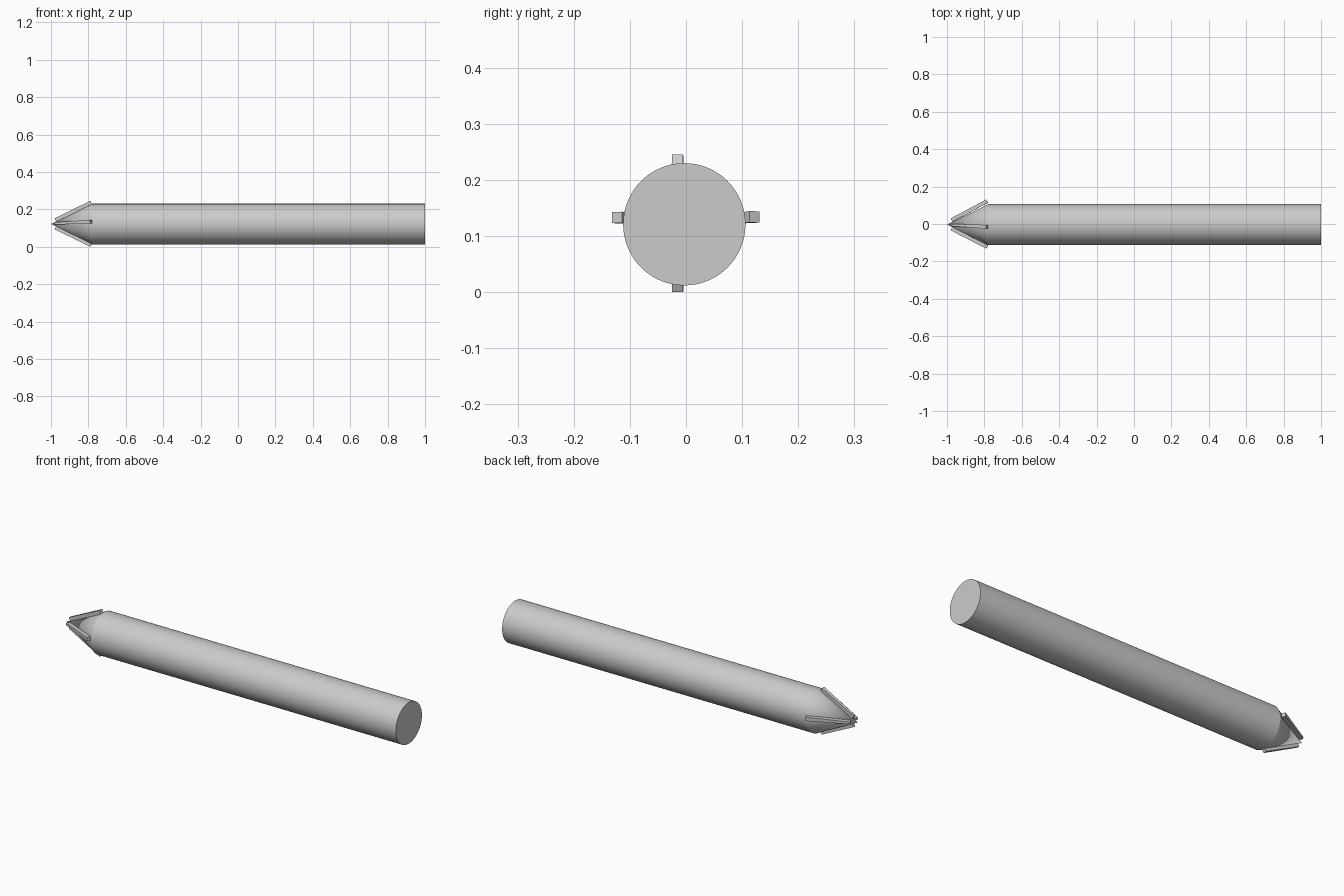
import bpy
import bmesh
import math
from mathutils import Vector, Matrix

if "Cube" in bpy.data.objects:
    bpy.data.objects.remove(bpy.data.objects["Cube"], do_unlink=True)

grey = bpy.data.materials.new("light_grey")
grey.use_nodes = True
colour = (0.6, 0.6, 0.6, 1)
grey.diffuse_color = colour
grey.node_tree.nodes["Principled BSDF"].inputs["Base Color"].default_value = colour

AXIS = Vector((0, -0.003, 0.121))
RADIUS = 0.109
SHOULDER = -0.78


def finish(name, bm):
    bmesh.ops.recalc_face_normals(bm, faces=bm.faces)
    mesh = bpy.data.meshes.new(name)
    bm.to_mesh(mesh)
    bm.free()
    mesh.materials.append(grey)
    obj = bpy.data.objects.new(name, mesh)
    bpy.context.collection.objects.link(obj)
    return obj


def tube(name, x0, x1, r0, r1):
    """Round solid along x, from radius r0 at x0 to r1 at x1."""
    bm = bmesh.new()
    bmesh.ops.create_cone(bm, cap_ends=True, segments=64,
                          radius1=r0, radius2=r1, depth=x1 - x0)
    place = Matrix.Translation(AXIS + Vector(((x0 + x1) / 2, 0, 0)))
    bm.transform(place @ Matrix.Rotation(math.pi / 2, 4, 'Y'))
    obj = finish(name, bm)
    bpy.ops.object.select_all(action='DESELECT')
    obj.select_set(True)
    bpy.context.view_layer.objects.active = obj
    bpy.ops.object.shade_smooth_by_angle(angle=math.radians(25))


def rib(name, start, end, outward):
    """Narrow bar whose outer face runs from start to end."""
    start, end, outward = Vector(start), Vector(end), Vector(outward)
    along = (end - start).normalized()
    side = along.cross(outward).normalized()
    up = side.cross(along)
    bm = bmesh.new()
    rings = []
    for point, half in ((start, 0.006), (end, 0.01)):
        rings.append([bm.verts.new(point + side * half * s - up * d)
                      for s, d in ((-1, 0), (1, 0), (1, 0.02), (-1, 0.02))])
    for ring in rings:
        bm.faces.new(ring)
    for i in range(4):
        j = (i + 1) % 4
        bm.faces.new((rings[0][i], rings[0][j], rings[1][j], rings[1][i]))
    finish(name, bm)


# Shaft and pointed tip
tube("shaft", SHOULDER, 1, RADIUS, RADIUS)
tube("pointed_tip", -1, SHOULDER, 0, RADIUS)

# Four cutting ribs on the tip
rib("top_rib", (-0.98, -0.005, 0.152), (-0.79, -0.015, 0.245), (0, 0, 1))
rib("bottom_rib", (-0.98, -0.005, 0.093), (-0.79, -0.015, 0), (0, 0, -1))
rib("back_rib", (-0.98, 0.03, 0.125), (-0.79, 0.131, 0.134), (0, 1, 0))
rib("front_rib", (-0.98, -0.034, 0.125), (-0.79, -0.132, 0.133), (0, -1, 0))
